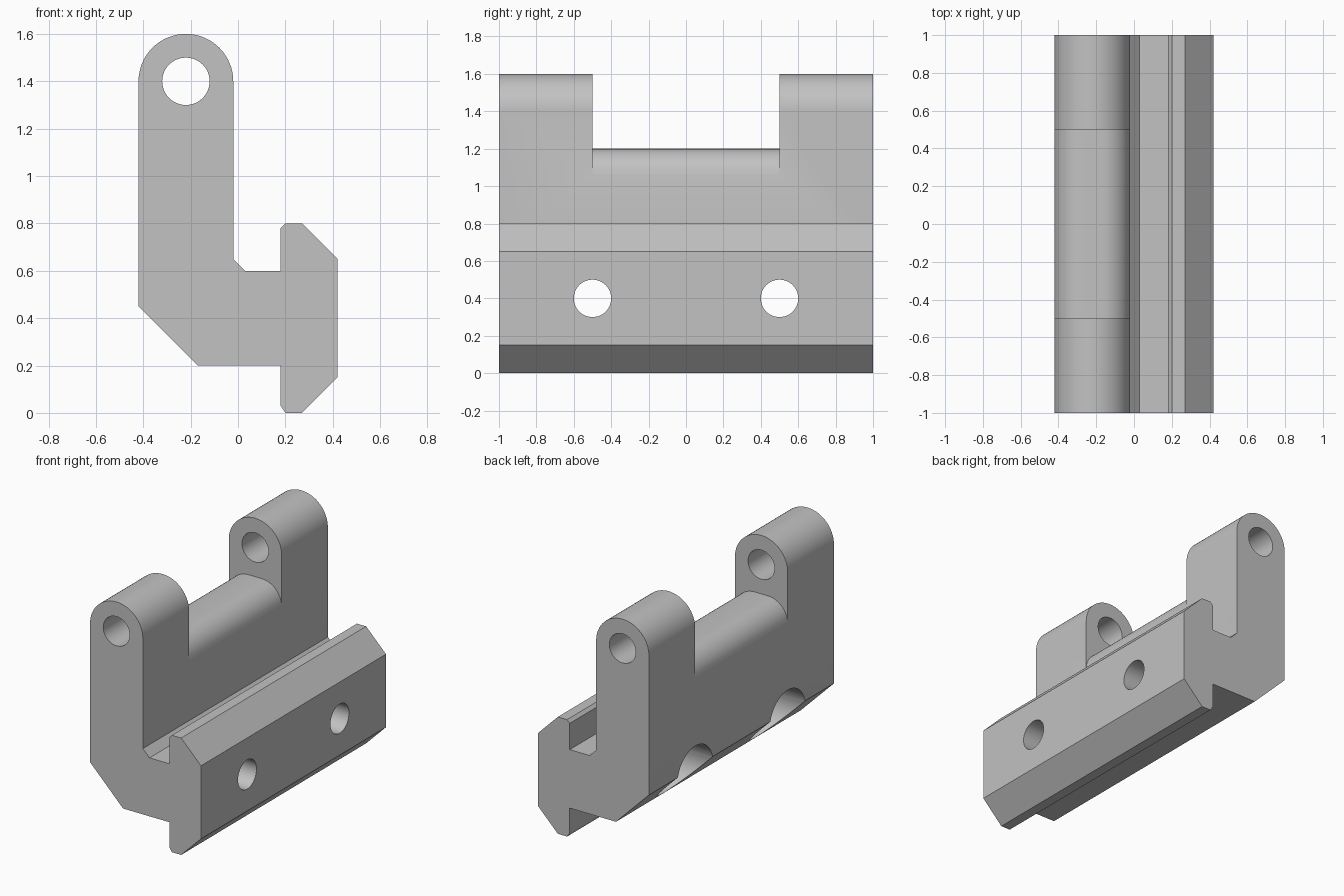
import bpy, bmesh, math
from mathutils import Vector

cube = bpy.data.objects.get("Cube")
if cube:
    bpy.data.objects.remove(cube, do_unlink=True)

# One plain grey for the whole part
grey = bpy.data.materials.new("light grey")
grey.use_nodes = True
colour = (0.54, 0.54, 0.54, 1)
grey.diffuse_color = colour
grey.node_tree.nodes["Principled BSDF"].inputs["Base Color"].default_value = colour


def arc(cx, cz, r, start, end, steps):
    """Points (x, z) along an arc, angles in degrees."""
    angles = [math.radians(start + (end - start) * i / steps) for i in range(steps + 1)]
    return [(cx + r * math.cos(a), cz + r * math.sin(a)) for a in angles]


def prism(name, profile, y0, y1):
    """Extrude an x-z profile along y."""
    bm = bmesh.new()
    face = bm.faces.new([bm.verts.new((x, y0, z)) for x, z in profile])
    out = bmesh.ops.extrude_face_region(bm, geom=[face])
    moved = [v for v in out["geom"] if isinstance(v, bmesh.types.BMVert)]
    bmesh.ops.translate(bm, verts=moved, vec=(0, y1 - y0, 0))
    bmesh.ops.recalc_face_normals(bm, faces=bm.faces)
    mesh = bpy.data.meshes.new(name)
    bm.to_mesh(mesh)
    bm.free()
    mesh.materials.append(grey)
    obj = bpy.data.objects.new(name, mesh)
    bpy.context.collection.objects.link(obj)
    return obj


def rod(name, start, end, radius):
    """Cylinder between two points."""
    a, b = Vector(start), Vector(end)
    bpy.ops.mesh.primitive_cylinder_add(vertices=48, radius=radius, depth=(b - a).length,
                                        location=(a + b) / 2,
                                        rotation=(b - a).to_track_quat('Z', 'Y').to_euler())
    obj = bpy.context.object
    obj.name = name
    obj.data.materials.append(grey)
    return obj


# Bracket body: clamp flange, web and tall rounded wall in one profile
pin_x, pin_z = -0.22, 1.4
profile = [(-0.42, 0.45), (-0.17, 0.2), (0.18, 0.2), (0.18, 0.03), (0.2, 0), (0.27, 0),
           (0.42, 0.15), (0.42, 0.65), (0.27, 0.8), (0.2, 0.8), (0.18, 0.78), (0.18, 0.6),
           (0.03, 0.6), (-0.02, 0.65)] + arc(pin_x, pin_z, 0.2, 0, 180, 32)
body = prism("hinge_bracket", profile, -1, 1)

# Gap between the two ears, leaving a rounded saddle below
fillet = 0.15
right_round = arc(-0.02 - fillet, 1.2 - fillet, fillet, 6, 90, 12)
left_round = arc(-0.42 + fillet, 1.2 - fillet, fillet, 90, 174, 12)
gap = ([(0.1, 1.8), (0.1, 1.04), (-0.015, 1.04)] + right_round + left_round
       + [(-0.425, 1.04), (-0.6, 1.04), (-0.6, 1.8)])
cutters = [prism("ear_gap_cutter", gap, -0.5, 0.5)]

# Pin hole through both ears
cutters.append(rod("pin_hole_cutter", (pin_x, -1.2, pin_z), (pin_x, 1.2, pin_z), 0.1))

# Bolt holes with wide recesses at the wall side
for y in (-0.5, 0.5):
    cutters.append(rod("recess_cutter", (-0.7, y, 0.4), (-0.12, y, 0.4), 0.195))
    cutters.append(rod("bolt_hole_cutter", (-0.6, y, 0.4), (0.6, y, 0.4), 0.1))

bpy.ops.object.select_all(action='DESELECT')
bpy.context.view_layer.objects.active = body
body.select_set(True)
for cutter in cutters:
    cutter.hide_render = True
    cut = body.modifiers.new("cut", 'BOOLEAN')
    cut.operation = 'DIFFERENCE'
    cut.solver = 'EXACT'
    cut.object = cutter
    bpy.ops.object.modifier_apply(modifier=cut.name)
for cutter in cutters:
    bpy.data.objects.remove(cutter, do_unlink=True)

# Smooth the rounds, keep the machined edges sharp
bpy.ops.object.shade_smooth_by_angle(angle=math.radians(20))
